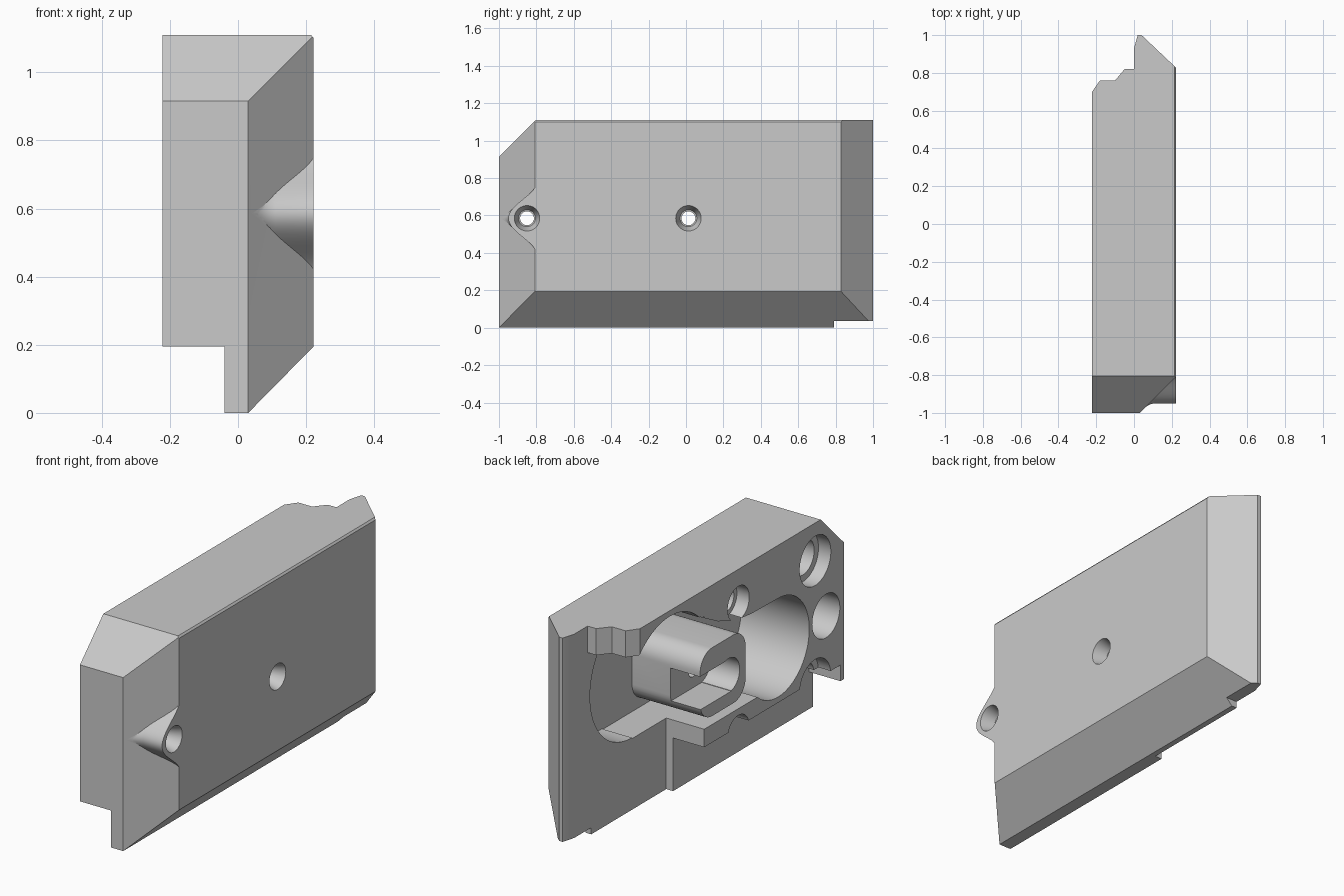
import bpy, bmesh, math
from mathutils import Vector

if "Cube" in bpy.data.objects:
    bpy.data.objects.remove(bpy.data.objects["Cube"])

gray = bpy.data.materials.new("plain_gray")
gray.diffuse_color = (0.59, 0.59, 0.59, 1)
gray.use_nodes = True
gray.node_tree.nodes["Principled BSDF"].inputs["Base Color"].default_value = gray.diffuse_color
W = 0.222  # half width


def obj_from(bm, name):
    bmesh.ops.recalc_face_normals(bm, faces=bm.faces[:])
    me = bpy.data.meshes.new(name)
    bm.to_mesh(me)
    bm.free()
    ob = bpy.data.objects.new(name, me)
    bpy.context.collection.objects.link(ob)
    me.materials.append(gray)
    return ob


def loft(rings):
    """Closed solid through matching outlines."""
    bm = bmesh.new()
    vs = [[bm.verts.new(p) for p in ring] for ring in rings]
    n = len(vs[0])
    for a, b in zip(vs, vs[1:]):
        for i in range(n):
            bm.faces.new((a[i], a[(i + 1) % n], b[(i + 1) % n], b[i]))
    bm.faces.new(vs[0])
    bm.faces.new(vs[-1])
    return obj_from(bm, "helper")


def side(pts, x0, x1):
    """Prism from a (y, z) outline between two x values."""
    return loft([[(x, y, z) for y, z in pts] for x in (x0, x1)])


def box(x0, x1, y0, y1, z0, z1):
    return side([(y0, z0), (y1, z0), (y1, z1), (y0, z1)], x0, x1)


def disc(y, z, r, x0, x1, n=64, r1=None):
    """Cylinder or cone frustum along x."""
    rings = [[(x, y + q * math.cos(i * math.tau / n), z + q * math.sin(i * math.tau / n)) for i in range(n)]
             for x, q in ((x0, r), (x1, r if r1 is None else r1))]
    return loft(rings)


def rounded(y0, y1, z0, z1, r, n=12):
    pts = []
    for cy, cz, a in ((y1 - r, z1 - r, 0), (y0 + r, z1 - r, 1), (y0 + r, z0 + r, 2), (y1 - r, z0 + r, 3)):
        for i in range(n + 1):
            t = (a + i / n) * math.pi / 2
            pts.append((cy + r * math.cos(t), cz + r * math.sin(t)))
    return pts


def combine(tool, op="DIFFERENCE"):
    m = body.modifiers.new("bool", "BOOLEAN")
    m.operation, m.solver, m.object = op, "EXACT", tool
    bpy.context.view_layer.update()
    me = bpy.data.meshes.new_from_object(body.evaluated_get(bpy.context.evaluated_depsgraph_get()))
    body.modifiers.clear()
    body.data = me
    bpy.data.objects.remove(tool)


# Body: block trimmed by sloped planes
bm = bmesh.new()
bmesh.ops.create_cube(bm, size=1)
for v in bm.verts:
    v.co = Vector((v.co.x * 2 * W, v.co.y * 2, (v.co.z + 0.5) * 1.11))
for co, no in (((0.03, -1, 0), (1, -1, 0)), ((0.03, 0, 0), (1, 0, -0.985)),
               ((0.04, 1, 0), (0.17, 0.18, 0)), ((0, -1, 0.915), (0, -0.195, 0.195)),
               ((W - 0.008, 0, 1.11), (1, 0, 0.8))):
    bmesh.ops.bisect_plane(bm, geom=bm.verts[:] + bm.edges[:] + bm.faces[:], plane_co=co,
                           plane_no=Vector(no).normalized(), clear_outer=True)
    bmesh.ops.holes_fill(bm, edges=[e for e in bm.edges if e.is_boundary])
body = obj_from(bm, "shell_half")

# Flared boss on the front chamfer
rings = []
for x in (0.04, 0.05, 0.06, 0.07, 0.08, 0.095, 0.11, W):
    flare = 0.04 * (max(0, 0.11 - x) / 0.07) ** 2
    ring = []
    for i in range(41):
        t = -1 + i / 20
        s = ((1 + math.cos(math.pi * t)) / 2) ** 0.85
        ring.append((x, -0.8 - (0.15 + flare) * s, 0.585 + 0.185 * t))
    rings.append(ring + [(x, -0.75, 0.77), (x, -0.75, 0.4)])
combine(loft(rings), "UNION")

# Stepped back end
steps = [(-0.3, 0.70), (-W, 0.70), (-0.18, 0.76), (-0.1, 0.76), (-0.05, 0.82), (0, 0.82),
         (0, 0.93), (0.02, 1.0), (0.02, 1.1), (-0.3, 1.1)]
combine(loft([[(x, y, z) for x, y in steps] for z in (-0.1, 1.3)]))
# Lowered inner face at the back, lip under the flange, back foot notch
combine(box(-0.4, 0, 0.165, 1.2, -0.1, 0.97))
combine(box(-0.4, -0.04, -0.97, 0.3, -0.1, 0.28))
combine(box(-0.4, -0.04, -1.2, -0.9, -0.1, 0.195))
combine(box(-0.4, 0.4, 0.79, 1.2, -0.1, 0.035))

# Interior pocket: two round bays and the channel joining them
FLOOR = 0.175
combine(disc(0.45, 0.73, 0.35, -0.4, FLOOR, 96))
combine(disc(-0.45, 0.57, 0.26, -0.4, FLOOR, 96))
combine(side([(-0.45, 0.375), (0.45, 0.375), (0.45, 1.0), (0.2, 0.98), (0.05, 0.9),
              (-0.1, 0.85), (-0.22, 0.835), (-0.45, 0.83)], -0.4, FLOOR))

# Fastener recesses with smaller deep bores
for y, z, r in ((-0.12, 0.93, 0.09), (-0.12, 0.25, 0.09), (-0.76, 0.91, 0.13), (-0.76, 0.26, 0.13)):
    combine(disc(y, z, r, -0.4, -0.15))
    combine(disc(y, z, r * 0.72, -0.4, -0.03))
combine(disc(-0.85, 0.585, 0.115, -0.4, 0.04))

# Central post with a side slot and bore
combine(side(rounded(-0.18, 0.2, 0.42, 0.78, 0.1), -W, 0.19), "UNION")
combine(box(-0.4, -0.05, -0.06, 0.3, 0.49, 0.665))
combine(disc(-0.04, 0.58, 0.09, -0.4, -0.05))

# Countersunk screw holes
for y in (-0.85, 0.013):
    combine(disc(y, 0.585, 0.037, -0.4, 0.4, 32))
    combine(disc(y, 0.585, 0.0705, 0.23, 0.15, 48, 0.045))

bpy.context.view_layer.objects.active = body
body.select_set(True)
bpy.ops.object.shade_smooth_by_angle(angle=math.radians(25))
